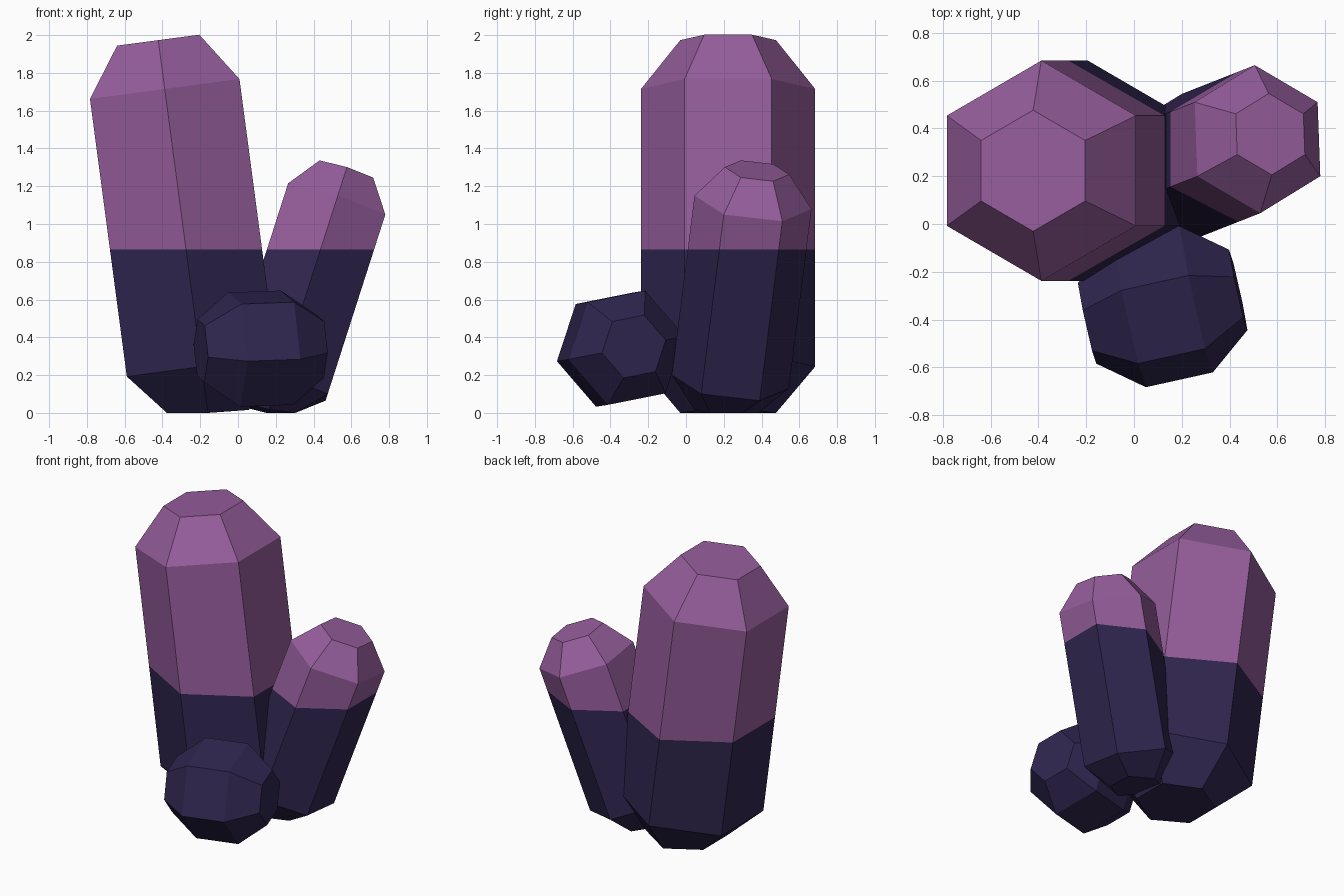
import bpy, bmesh, math
from mathutils import Vector

if "Cube" in bpy.data.objects:
    bpy.data.objects.remove(bpy.data.objects["Cube"])


def material(name, rgb):
    m = bpy.data.materials.new(name)
    m.diffuse_color = (*rgb, 1)
    m.use_nodes = True
    m.node_tree.nodes["Principled BSDF"].inputs["Base Color"].default_value = m.diffuse_color
    return m


dark = material("dark indigo", (0.029, 0.019, 0.078))
purple = material("light purple", (0.30, 0.11, 0.33))
SPLIT = 0.865  # height of the colour change


def crystal(name, start, end, radius, ref):
    """Six-sided prism from start to end with a bevelled, flat-topped tip on both ends."""
    start, end = Vector(start), Vector(end)
    axis = (end - start).normalized()
    u = Vector(ref)
    u = (u - axis * u.dot(axis)).normalized()
    v = axis.cross(u)
    tip = axis * radius * 0.565
    levels = [(start - tip, 0.55), (start, 1), (end, 1), (end + tip, 0.55)]
    bm = bmesh.new()
    rings = []
    for centre, k in levels:
        ring = []
        for i in range(6):
            a = i * math.pi / 3
            p = centre + (u * math.cos(a) + v * math.sin(a)) * radius * k
            p.z = max(p.z, 0)  # flattened against the ground
            ring.append(bm.verts.new(p))
        rings.append(ring)
    for lo, hi in zip(rings, rings[1:]):
        for i in range(6):
            j = (i + 1) % 6
            bm.faces.new((lo[i], lo[j], hi[j], hi[i]))
    bm.faces.new(rings[0][::-1])
    bm.faces.new(rings[-1])

    # cut at the colour line and colour by height
    bmesh.ops.bisect_plane(bm, geom=bm.verts[:] + bm.edges[:] + bm.faces[:],
                           plane_co=(0, 0, SPLIT), plane_no=(0, 0, 1))
    bmesh.ops.recalc_face_normals(bm, faces=bm.faces[:])
    for f in bm.faces:
        f.material_index = int(f.calc_center_median().z > SPLIT)
    me = bpy.data.meshes.new(name)
    bm.to_mesh(me)
    bm.free()
    me.materials.append(dark)
    me.materials.append(purple)
    ob = bpy.data.objects.new(name, me)
    bpy.context.collection.objects.link(ob)
    return ob


# tall crystal leaning left, medium one leaning right, small one lying in front
crystal("tall_crystal", (-0.193, 0.223, 0.245), (-0.388, 0.223, 1.715), 0.461, (0, 1, 0))
crystal("medium_crystal", (0.212, 0.235, 0.165), (0.517, 0.355, 1.115), 0.312, (0, 1, 0))
crystal("small_crystal", (-0.02, -0.377, 0.335), (0.26, -0.315, 0.345), 0.32, (0.08, -0.325, -0.065))
